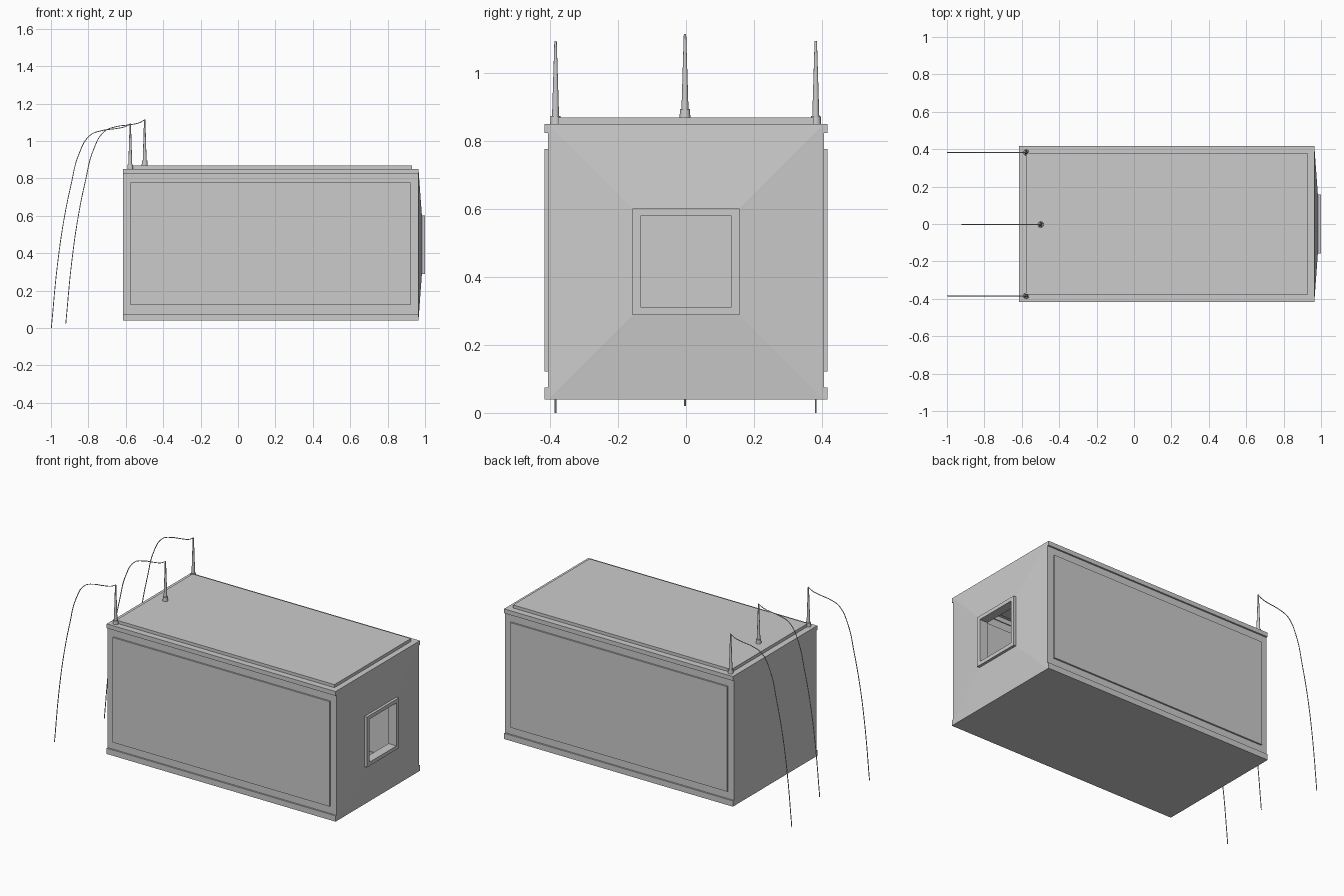
import bpy, bmesh

if "Cube" in bpy.data.objects:
    bpy.data.objects.remove(bpy.data.objects["Cube"])

ZC = 0.445  # height of the body's centre line


def box(name, x0, x1, y0, y1, z0, z1):
    bpy.ops.mesh.primitive_cube_add(size=1, location=((x0 + x1) / 2, (y0 + y1) / 2, (z0 + z1) / 2))
    ob = bpy.context.object
    ob.name = name
    ob.scale = (x1 - x0, y1 - y0, z1 - z0)
    return ob


def square_loft(name, rings, cap_start=False, closed=False):
    """Bridge square rings given as (x, half_size) along the x axis."""
    bm = bmesh.new()
    loops = [[bm.verts.new((x, sy * h, ZC + sz * h))
              for sy, sz in ((-1, -1), (1, -1), (1, 1), (-1, 1))] for x, h in rings]
    pairs = list(zip(loops, loops[1:]))
    if closed:
        pairs.append((loops[-1], loops[0]))
    for a, b in pairs:
        for i in range(4):
            j = (i + 1) % 4
            bm.faces.new((a[i], a[j], b[j], b[i]))
    if cap_start:
        bm.faces.new(loops[0][::-1])
    bmesh.ops.recalc_face_normals(bm, faces=bm.faces)
    me = bpy.data.meshes.new(name)
    bm.to_mesh(me)
    bm.free()
    ob = bpy.data.objects.new(name, me)
    bpy.context.collection.objects.link(ob)
    return ob


def cone(name, x, y, z0, z1, r0, r1, sides=16):
    bpy.ops.mesh.primitive_cone_add(vertices=sides, radius1=r0, radius2=r1,
                                    depth=z1 - z0, location=(x, y, (z0 + z1) / 2))
    bpy.context.object.name = name
    bpy.ops.object.shade_smooth_by_angle()


# Hollow body with a shallow pyramid end, open at the window
square_loft("body", [(-0.615, 0.406), (0.965, 0.406), (0.984, 0.145)], cap_start=True)

# Square window frame with deep jambs
square_loft("window_frame", [(0.945, 0.157), (1.0, 0.157), (1.0, 0.134), (0.945, 0.134)], closed=True)

# Roof slab
box("roof_panel", -0.577, 0.93, -0.377, 0.377, 0.845, 0.87)

# Raised panels and edge rails on both long sides
for side, s in (("front", -1), ("back", 1)):
    ya, yb = sorted((s * 0.40, s * 0.416))
    box(side + "_panel", -0.575, 0.922, ya, yb, 0.122, 0.777)
    box(side + "_top_rail", -0.615, 0.965, ya, yb, 0.824, 0.851)
    box(side + "_bottom_rail", -0.615, 0.965, ya, yb, 0.039, 0.075)

# Wire path relative to the mast top (x, z)
PATH = [(0, 0), (-0.03, -0.016), (-0.085, -0.027), (-0.15, -0.036), (-0.215, -0.062),
        (-0.275, -0.163), (-0.316, -0.323), (-0.355, -0.515), (-0.39, -0.76), (-0.422, -1.092)]

# Masts, each with a socket and a drooping wire
for i, (x, y, z) in enumerate(((-0.576, -0.384, 0.848), (-0.499, -0.003, 0.869), (-0.576, 0.382, 0.848))):
    top = z + 0.246
    cone(f"mast_socket_{i}", x, y, z, z + 0.026, 0.016, 0.0145)
    cone(f"mast_{i}", x, y, z + 0.02, top, 0.0105, 0.0035)
    cu = bpy.data.curves.new(f"wire_{i}", "CURVE")
    cu.dimensions = "3D"
    cu.bevel_depth = 0.0025
    cu.bevel_resolution = 1
    cu.resolution_u = 6
    sp = cu.splines.new("BEZIER")
    sp.bezier_points.add(len(PATH) - 1)
    for p, (dx, dz) in zip(sp.bezier_points, PATH):
        p.co = (x + dx, y, top - 0.002 + dz)
        p.handle_left_type = p.handle_right_type = "AUTO"
    cu.use_fill_caps = True
    bpy.context.collection.objects.link(bpy.data.objects.new(f"wire_{i}", cu))
